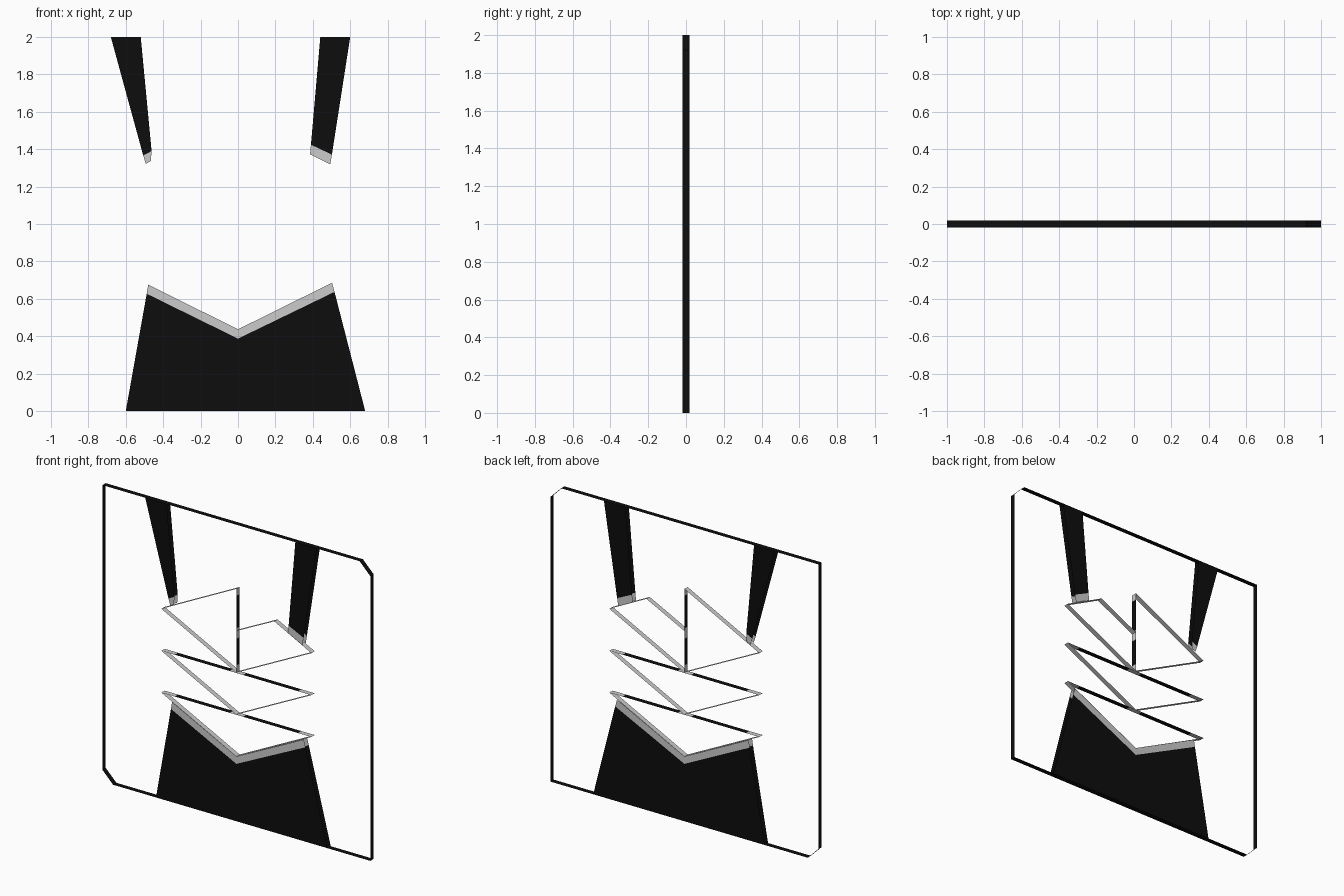
import bpy

if "Cube" in bpy.data.objects:
    bpy.data.objects.remove(bpy.data.objects["Cube"])

D = 0.0175  # half depth of the panel


def material(name, value):
    m = bpy.data.materials.new(name)
    m.diffuse_color = (value, value, value, 1)
    m.use_nodes = True
    m.node_tree.nodes["Principled BSDF"].inputs["Base Color"].default_value = m.diffuse_color
    return m


MATS = [material("black", 0.004), material("light grey", 0.6)]
BLACK, GREY = 0, 1


def build(name, verts, faces, mats):
    me = bpy.data.meshes.new(name)
    me.from_pydata(verts, [], faces)
    for m in MATS:
        me.materials.append(m)
    for p, i in zip(me.polygons, mats):
        p.material_index = i
    ob = bpy.data.objects.new(name, me)
    bpy.context.collection.objects.link(ob)
    return ob


def ribbon(name, pts, colours):
    """Closed open-faced band: each outline segment swept through the depth."""
    n = len(pts)
    verts = [(x, y, z) for x, z in pts for y in (-D, D)]
    faces = [(2 * i, 2 * i + 1, 2 * ((i + 1) % n) + 1, 2 * ((i + 1) % n)) for i in range(n)]
    return build(name, verts, faces, colours)


def skins(name, pts, colour):
    """The same flat shape on the front and on the back."""
    n = len(pts)
    verts = [(x, y, z) for y in (-D, D) for x, z in pts]
    front, back = tuple(range(n)), tuple(range(2 * n - 1, n - 1, -1))
    return build(name, verts, [front, back], [colour, colour])


# outer frame with two clipped corners
C = 0.08
ribbon("outer_frame", [(-1 + C, 0), (1, 0), (1, 2 - C), (1 - C, 2), (-1, 2), (-1, C)], [BLACK] * 6)

# lower body and the grey band along its notched top
skins("lower_body", [(-0.6, 0), (0.68, 0), (0.516, 0.637), (0, 0.387), (-0.488, 0.627)], BLACK)
skins("lower_band", [(-0.488, 0.627), (0, 0.387), (0.516, 0.637),
                     (0.503, 0.686), (0, 0.437), (-0.48, 0.676)], GREY)

# upper struts with grey tips
skins("left_strut", [(-0.68, 2), (-0.507, 1.367), (-0.462, 1.39), (-0.52, 2)], BLACK)
skins("left_strut_tip", [(-0.507, 1.367), (-0.493, 1.322), (-0.466, 1.336), (-0.462, 1.39)], GREY)
skins("right_strut", [(0.6, 2), (0.44, 2), (0.39, 1.424), (0.502, 1.371)], BLACK)
skins("right_strut_tip", [(0.39, 1.424), (0.385, 1.373), (0.493, 1.319), (0.502, 1.371)], GREY)

# two stacked triangles: grey flanks, black top edge broken by grey
W = 0.56
for name, top in (("middle_triangle", 1.0), ("lower_triangle", 0.718)):
    xs = [-W, -0.46, -0.05, 0.05, 0.46, W]
    ribbon(name, [(x, top) for x in xs] + [(0, top - 0.281)],
           [GREY, BLACK, GREY, BLACK, GREY, GREY, GREY])

# upper left triangle with a black upright
ribbon("upper_left_triangle",
       [(-W, 1.283), (0, 1.567), (0, 1.52), (0, 1.3), (0, 1.23), (0, 1.05), (0, 1.002)],
       [GREY, GREY, BLACK, GREY, BLACK, GREY, GREY])

# upper right four-sided opening, sharing the upright
ribbon_pts = [(0, 1.283), (0.283, 1.424), (W, 1.283), (0, 1.002)]
verts = [(x, y, z) for x, z in ribbon_pts for y in (-D, D)]
build("upper_right_opening", verts, [(2 * i, 2 * i + 1, 2 * i + 3, 2 * i + 2) for i in range(3)], [GREY] * 3)
